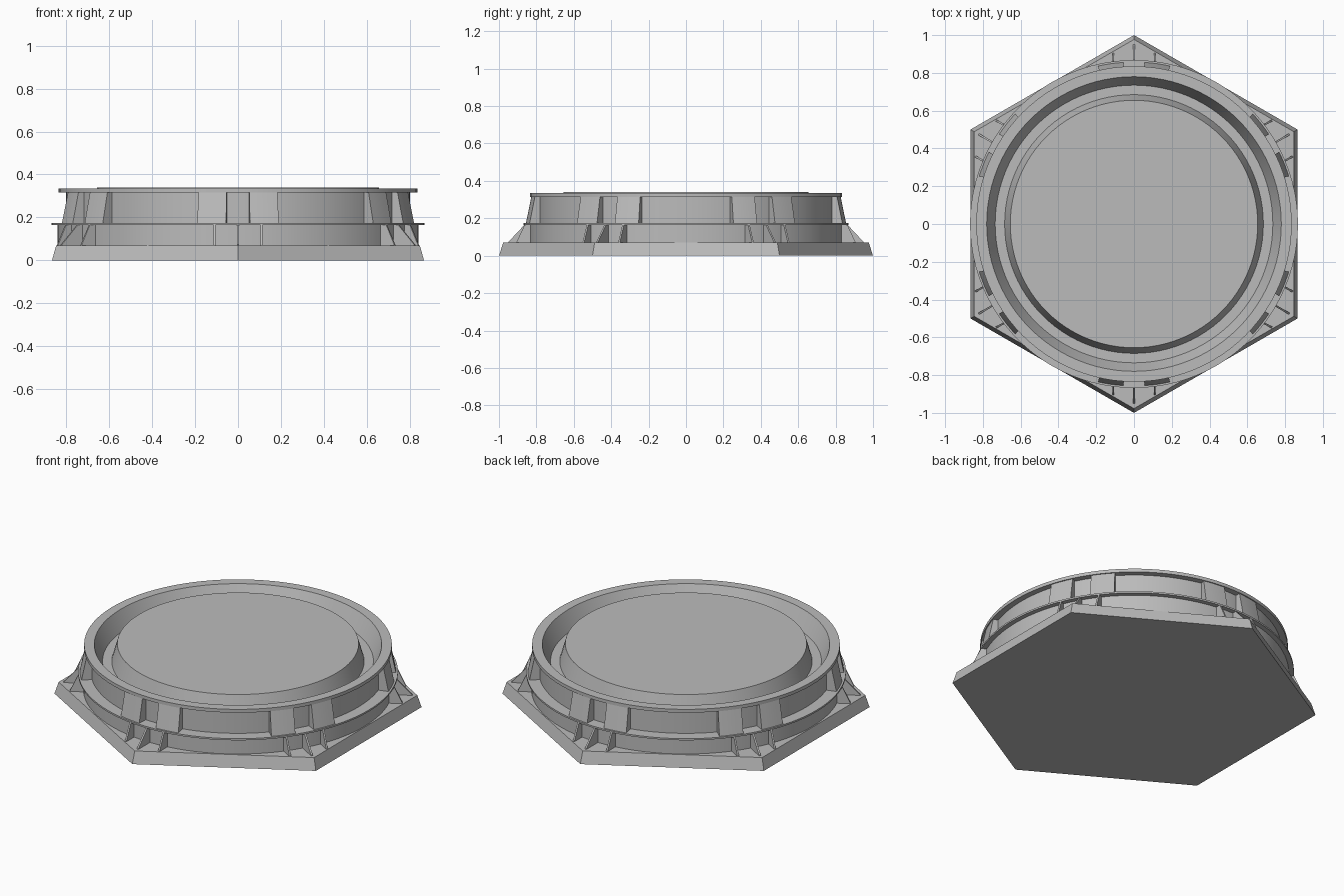
import bpy, bmesh, math
from mathutils import Matrix, Vector

cube = bpy.data.objects.get("Cube")
if cube:
    bpy.data.objects.remove(cube, do_unlink=True)

# single plain grey
grey = bpy.data.materials.new("plain grey")
grey.use_nodes = True
grey.diffuse_color = (0.5, 0.5, 0.5, 1)
grey.node_tree.nodes["Principled BSDF"].inputs["Base Color"].default_value = (0.5, 0.5, 0.5, 1)

SEGMENTS = 96
CORNERS = [math.radians(60 * i) for i in range(6)]   # rotations of the +y corner


def finish(name, bm, smooth=False):
    bmesh.ops.recalc_face_normals(bm, faces=bm.faces)
    mesh = bpy.data.meshes.new(name)
    bm.to_mesh(mesh)
    bm.free()
    mesh.materials.append(grey)
    obj = bpy.data.objects.new(name, mesh)
    bpy.context.collection.objects.link(obj)
    if smooth:
        bpy.ops.object.select_all(action='DESELECT')
        obj.select_set(True)
        bpy.context.view_layer.objects.active = obj
        bpy.ops.object.shade_smooth_by_angle(angle=math.radians(25))
    return obj


def loft(bm, a, b):
    """Closed solid between two matching outlines."""
    va = [bm.verts.new(p) for p in a]
    vb = [bm.verts.new(p) for p in b]
    n = len(va)
    bm.faces.new(va)
    bm.faces.new(vb)
    for i in range(n):
        j = (i + 1) % n
        bm.faces.new((va[i], va[j], vb[j], vb[i]))


def ring(radius, z, sides=6):
    return [Vector((radius * math.sin(t), radius * math.cos(t), z))
            for t in (2 * math.pi * i / sides for i in range(sides))]


# hexagonal base plate with sloped sides
bm = bmesh.new()
loft(bm, ring(1.0, 0), ring(0.977, 0.07))
finish("hex_base", bm)

# round drum: lower wall, flange, upper wall, rim, trench and raised centre disc
profile = [(0.84, 0.065), (0.84, 0.165), (0.868, 0.165), (0.868, 0.175),
           (0.80, 0.175), (0.80, 0.315), (0.835, 0.315), (0.835, 0.335),
           (0.78, 0.335), (0.735, 0.235), (0.685, 0.235), (0.655, 0.34)]
bm = bmesh.new()
loops = [[bm.verts.new(p) for p in ring(r, z, SEGMENTS)] for r, z in profile]
for low, high in zip(loops, loops[1:]):
    for i in range(SEGMENTS):
        j = (i + 1) % SEGMENTS
        bm.faces.new((low[i], low[j], high[j], high[i]))
bm.faces.new(loops[0])
bm.faces.new(loops[-1])
finish("drum", bm, smooth=True)


# paired sloped blocks between flange and rim at every corner
def block_outline(z, outer, a0, a1, steps=4):
    angles = [a0 + (a1 - a0) * i / steps for i in range(steps + 1)]
    pts = [(outer, t) for t in angles] + [(0.79, t) for t in reversed(angles)]
    return [Vector((r * math.sin(t), r * math.cos(t), z)) for r, t in pts]


bm = bmesh.new()
for corner in CORNERS:
    for side in (-1, 1):
        a0, a1 = (corner + side * math.radians(d) for d in (3.7, 12.8))
        loft(bm, block_outline(0.172, 0.858, a0, a1),
             block_outline(0.318, 0.828, a0, a1))
finish("corner_blocks", bm, smooth=True)

# three triangular gussets under the flange at every corner
bm = bmesh.new()
for corner in CORNERS:
    turn = Matrix.Rotation(corner, 3, 'Z')
    for x, reach in ((-0.11, 0.906), (0, 0.95), (0.11, 0.906)):
        tri = [(0.82, 0.065), (reach, 0.065), (reach, 0.073), (0.862, 0.167), (0.82, 0.167)]
        loft(bm, [turn @ Vector((x - 0.005, y, z)) for y, z in tri],
             [turn @ Vector((x + 0.005, y, z)) for y, z in tri])
finish("gussets", bm)
